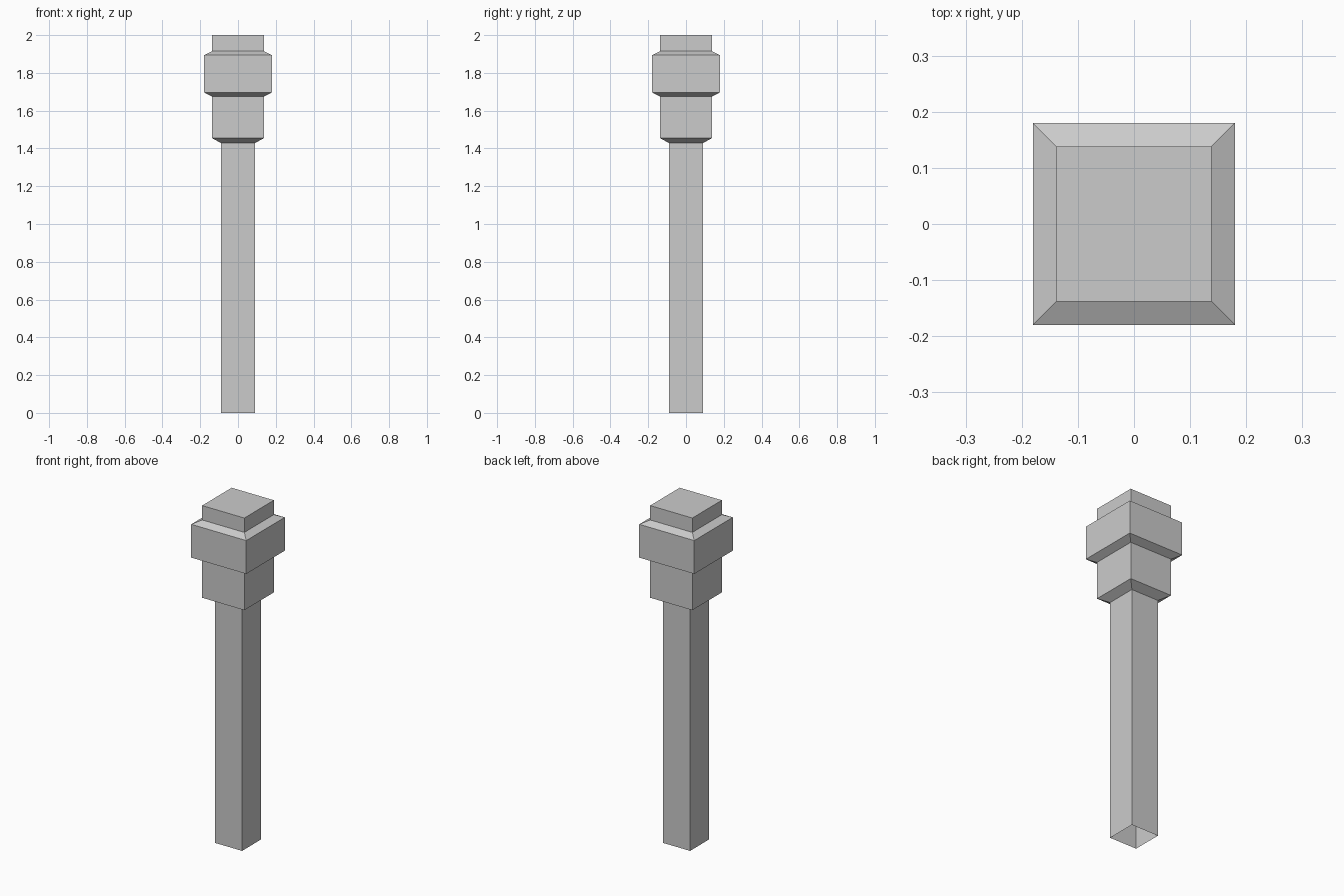
import bpy
import bmesh

if "Cube" in bpy.data.objects:
    bpy.data.objects.remove(bpy.data.objects["Cube"])

# Half-width and height of each square section, from the open foot to the top
PROFILE = [
    (0.089, 0.0), (0.089, 1.428),      # shaft
    (0.138, 1.455), (0.138, 1.675),    # lower collar
    (0.18, 1.697), (0.18, 1.894),      # wide collar
    (0.138, 1.915), (0.138, 2.0),      # top block
]
CORNERS = [(-1, -1), (1, -1), (1, 1), (-1, 1)]

bm = bmesh.new()
rings = [[bm.verts.new((x * r, y * r, z)) for x, y in CORNERS] for r, z in PROFILE]

# Side walls between neighbouring sections
for low, high in zip(rings, rings[1:]):
    for i in range(4):
        j = (i + 1) % 4
        bm.faces.new((low[i], low[j], high[j], high[i]))

# Flat cap on top; the foot stays open
bm.faces.new(rings[-1])

mesh = bpy.data.meshes.new("square_post")
bm.to_mesh(mesh)
bm.free()
post = bpy.data.objects.new("square_post", mesh)
bpy.context.collection.objects.link(post)
